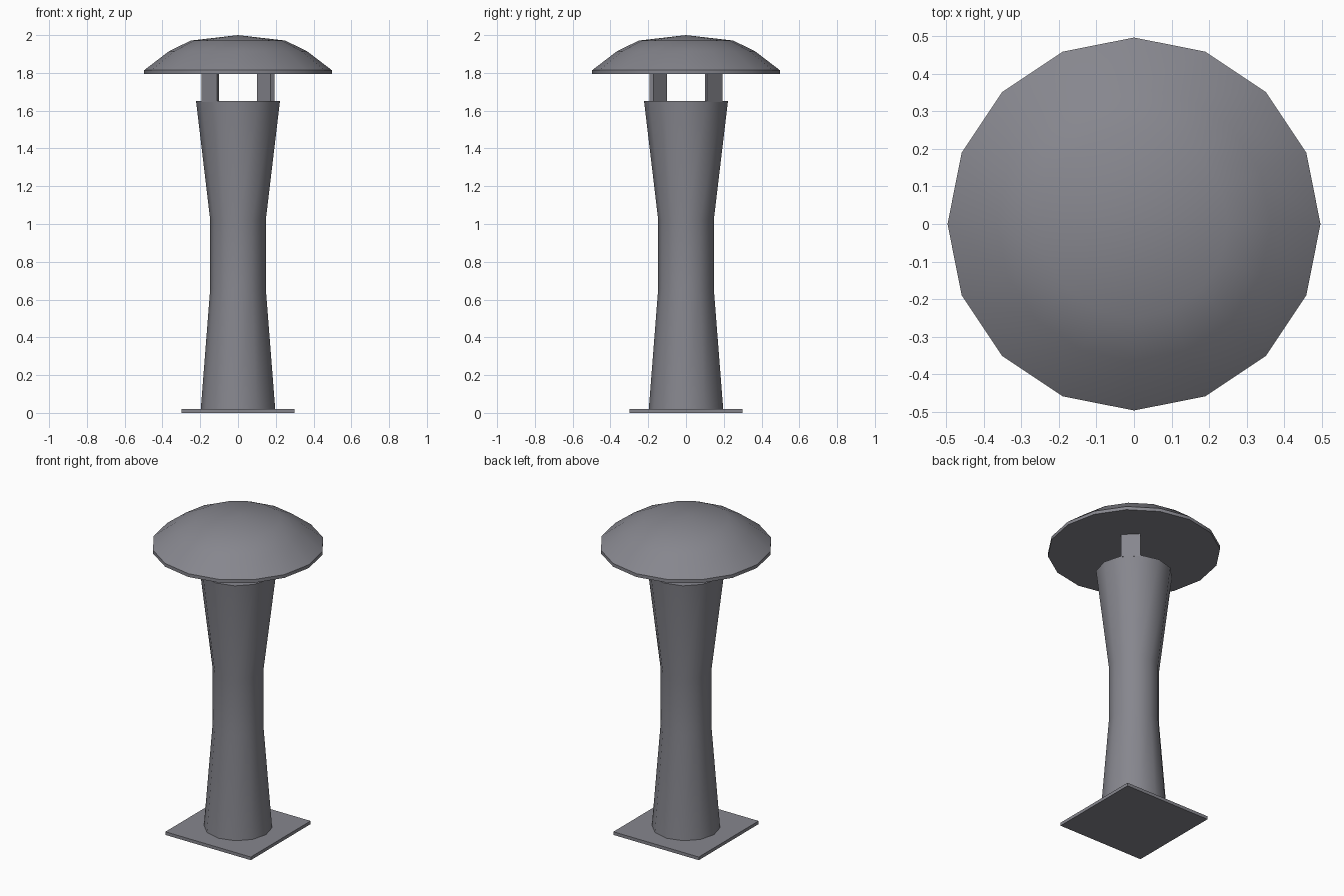
import bpy, bmesh, math

if "Cube" in bpy.data.objects:
    bpy.data.objects.remove(bpy.data.objects["Cube"])

metal = bpy.data.materials.new("grey metal")
metal.diffuse_color = (0.24, 0.24, 0.27, 1)
metal.use_nodes = True
metal.node_tree.nodes["Principled BSDF"].inputs["Base Color"].default_value = metal.diffuse_color


def finish(name, bm, smooth=True):
    bmesh.ops.recalc_face_normals(bm, faces=bm.faces)
    me = bpy.data.meshes.new(name)
    bm.to_mesh(me)
    bm.free()
    me.materials.append(metal)
    ob = bpy.data.objects.new(name, me)
    bpy.context.collection.objects.link(ob)
    if smooth:
        bpy.ops.object.select_all(action='DESELECT')
        bpy.context.view_layer.objects.active = ob
        ob.select_set(True)
        bpy.ops.object.shade_smooth_by_angle(angle=math.radians(40))
    return ob


def polar(r, deg, z):
    a = math.radians(deg)
    return (r * math.cos(a), r * math.sin(a), z)


def lathe(name, profile, sides, tip=None):
    """Stack rings of (radius, z); flat bottom, flat or pointed top."""
    bm = bmesh.new()
    rings = [[bm.verts.new(polar(r, 360 * i / sides, z)) for i in range(sides)]
             for r, z in profile]
    for lo, hi in zip(rings, rings[1:]):
        for i in range(sides):
            j = (i + 1) % sides
            bm.faces.new((lo[i], lo[j], hi[j], hi[i]))
    bm.faces.new(rings[0][::-1])
    if tip is None:
        bm.faces.new(rings[-1])
    else:
        t = bm.verts.new((0, 0, tip))
        for i in range(sides):
            bm.faces.new((rings[-1][i], rings[-1][(i + 1) % sides], t))
    return finish(name, bm)


# Square base plate
bm = bmesh.new()
bmesh.ops.create_cube(bm, size=1)
for v in bm.verts:
    v.co = (v.co.x * 0.6, v.co.y * 0.6, (v.co.z + 0.5) * 0.02)
finish("base_plate", bm, smooth=False)

# Waisted twelve-sided column
lathe("column", [(0.197, 0.02), (0.147, 0.66), (0.147, 1.02), (0.222, 1.65)], 12)

# Two cap supports rising from opposite column faces
for name, start in (("back_support", 30), ("front_support", 210)):
    bm = bmesh.new()
    corners = [(0.222, start), (0.222, start + 30), (0.2, start + 30), (0.2, start)]
    lo, hi = [[bm.verts.new(polar(r, a, z)) for r, a in corners] for z in (1.645, 1.795)]
    for i in range(4):
        j = (i + 1) % 4
        bm.faces.new((lo[i], lo[j], hi[j], hi[i]))
    bm.faces.new(lo[::-1])
    bm.faces.new(hi)
    finish(name, bm, smooth=False)

# Domed sixteen-sided cap
lathe("cap", [(0.497, 1.793), (0.497, 1.814), (0.365, 1.915), (0.25, 1.971)], 16, tip=2.0)
